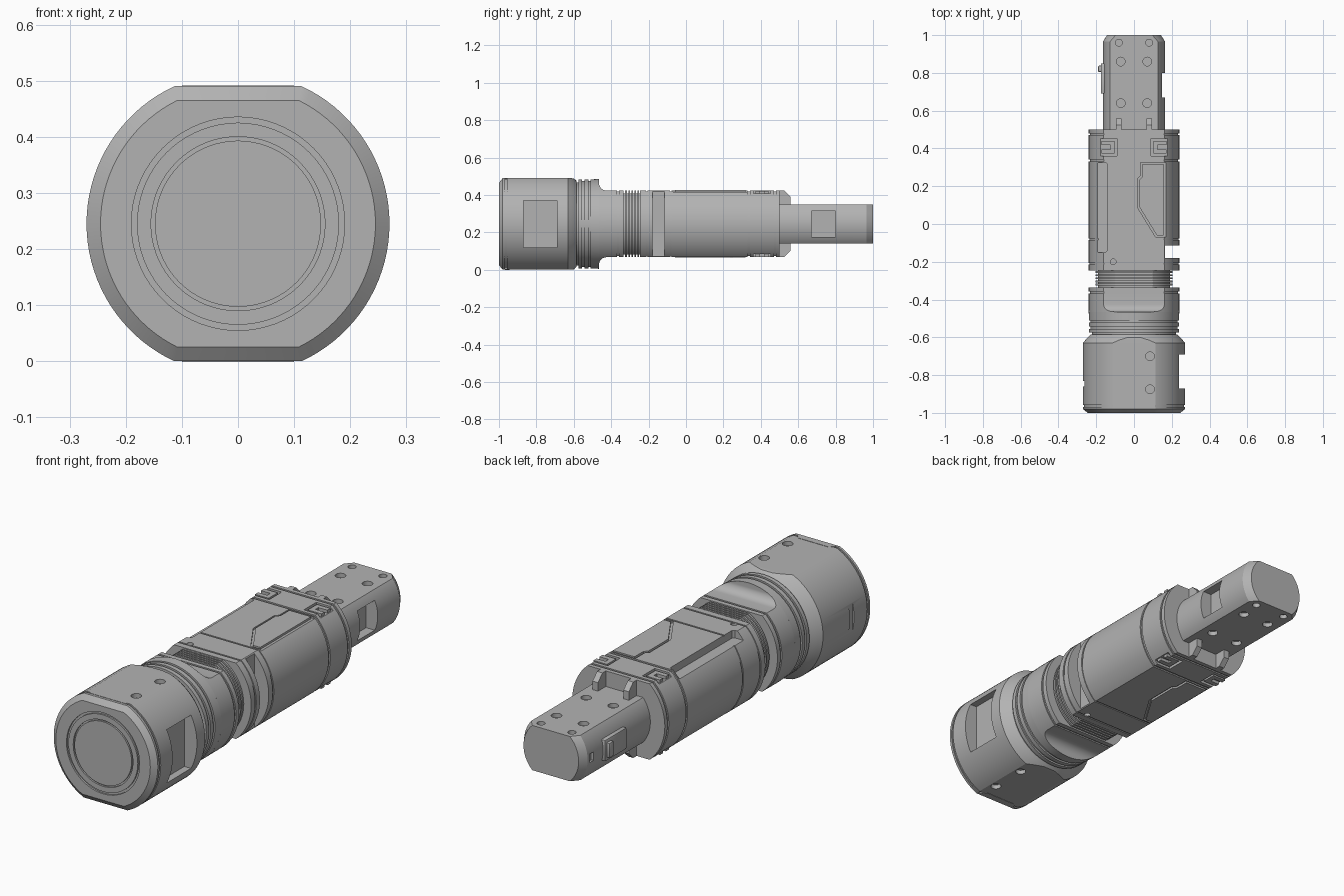
import bpy, bmesh, math
from mathutils import Matrix

if "Cube" in bpy.data.objects:
    bpy.data.objects.remove(bpy.data.objects["Cube"])

AXIS_Z = 0.245   # height of the long axis
ARC = 36         # segments in each side arc

grey = bpy.data.materials.new("matte grey")
grey.use_nodes = True
grey.diffuse_color = (0.45, 0.45, 0.45, 1)
grey.node_tree.nodes["Principled BSDF"].inputs["Base Color"].default_value = (0.45, 0.45, 0.45, 1)


def ring(bm, y, r, h):
    """Circle of radius r around the y axis, cut flat at z = +h and -h."""
    a = math.asin(min(0.9999, h / r))
    angles = [-a + 2 * a * i / ARC for i in range(ARC + 1)]
    angles += [math.pi + t for t in angles]
    return [bm.verts.new((r * math.cos(t), y, r * math.sin(t))) for t in angles]


def loft(bm, stations):
    rings = [ring(bm, *s) for s in stations]
    n = len(rings[0])
    for p, q in zip(rings, rings[1:]):
        for i in range(n):
            j = (i + 1) % n
            bm.faces.new((p[i], p[j], q[j], q[i]))
    bm.faces.new(rings[0])
    bm.faces.new(rings[-1][::-1])


def prism(bm, points, z0, z1):
    lo = [bm.verts.new((x, y, z0)) for x, y in points]
    hi = [bm.verts.new((x, y, z1)) for x, y in points]
    bm.faces.new(lo)
    bm.faces.new(hi)
    for i in range(len(points)):
        j = (i + 1) % len(points)
        bm.faces.new((lo[i], lo[j], hi[j], hi[i]))


def box(bm, x0, x1, y0, y1, z0, z1):
    prism(bm, [(x0, y0), (x1, y0), (x1, y1), (x0, y1)], z0, z1)


def hole(bm, x, y, r, z, depth):
    """Drill centred on the flat at height z."""
    bmesh.ops.create_cone(bm, cap_ends=True, segments=24, radius1=r, radius2=r,
                          depth=2 * depth, matrix=Matrix.Translation((x, y, z)))


def new_object(name, bm):
    bmesh.ops.recalc_face_normals(bm, faces=bm.faces)
    me = bpy.data.meshes.new(name)
    bm.to_mesh(me)
    bm.free()
    ob = bpy.data.objects.new(name, me)
    bpy.context.collection.objects.link(ob)
    return ob


def part(name, bm, cuts=None, bevel=0):
    """Make a part, apply its cuts and bevel, then lift and shade it."""
    ob = new_object(name, bm)
    cutter = None
    if cuts:
        cutter = new_object(name + "_cutter", cuts)
        cutter.hide_render = True
        mod = ob.modifiers.new("cut", "BOOLEAN")
        mod.operation, mod.solver, mod.object = "DIFFERENCE", "EXACT", cutter
    if bevel:
        mod = ob.modifiers.new("bevel", "BEVEL")
        mod.width, mod.segments = bevel, 2
    if ob.modifiers:
        deps = bpy.context.evaluated_depsgraph_get()
        ob.data = bpy.data.meshes.new_from_object(ob.evaluated_get(deps))
        ob.modifiers.clear()
    if cutter:
        bpy.data.objects.remove(cutter)
    ob.data.transform(Matrix.Translation((0, 0, AXIS_Z)))
    ob.data.materials.clear()
    ob.data.materials.append(grey)
    bpy.ops.object.select_all(action="DESELECT")
    ob.select_set(True)
    bpy.context.view_layer.objects.active = ob
    bpy.ops.object.shade_smooth_by_angle(angle=math.radians(25))
    return ob


def groove(y, r, h, width=0.012, depth=0.006):
    """Four stations that make a square groove starting at y."""
    d = depth
    return [(y, r, h), (y, r - d, h - d), (y + width, r - d, h - d), (y + width, r, h)]


# Head: ringed face, chamfered rim, cone at the back
bm, cut = bmesh.new(), bmesh.new()
R, H = 0.27, 0.245
face = []
for inner, outer in ((0.148, 0.155), (0.18, 0.19)):
    face += [(-1, inner, 0.22), (-0.992, inner, 0.22), (-0.992, outer, 0.22), (-1, outer, 0.22)]
loft(bm, face + [(-1, 0.245, 0.22), (-0.98, R, H)] + groove(-0.968, R, H, 0.01)
     + [(-0.63, R, H), (-0.615, 0.258, H), (-0.6, 0.245, 0.243), (-0.585, 0.23, 0.23)])
box(cut, 0.205, 0.4, -0.87, -0.69, -0.125, 0.125)
box(cut, -0.4, -0.262, -0.86, -0.83, -0.1, 0.1)
for side in (1, -1):
    for y in (-0.70, -0.875):
        hole(cut, 0.085, y, 0.023, side * H, 0.02)
part("head", bm, cut)

# Thin latch plates on the head flats
bm = bmesh.new()
for side in (1, -1):
    prism(bm, [(-0.1, -0.968), (0.1, -0.968), (0.08, -0.945), (-0.08, -0.945)],
          side * 0.24, side * 0.2465)
part("head_latches", bm)

# Collar: round rings, then a scooped flat
bm = bmesh.new()
B, F = 0.24, 0.178
scoop = [(-0.465 + 0.04 * (1 - math.cos(t)), B, F + 0.04 * (1 - math.sin(t)))
         for t in (i * math.pi / 12 for i in range(7))]
loft(bm, [(-0.6, 0.222, 0.222), (-0.575, 0.222, 0.222), (-0.575, 0.238, 0.238)]
     + groove(-0.555, 0.238, 0.238, 0.012, 0.008) + groove(-0.522, 0.238, 0.238, 0.012, 0.008)
     + [(-0.465, B, B)] + scoop + groove(-0.368, B, F, 0.01) + [(-0.335, B, F)])
part("collar", bm)

# Finned joint between collar and body
bm = bmesh.new()
fins = [(-0.34, 0.19, 0.163)]
for i in range(5):
    y = -0.325 + i * 0.0165
    fins += [(y, 0.19, 0.163), (y, 0.205, F), (y + 0.009, 0.205, F), (y + 0.009, 0.19, 0.163)]
loft(bm, fins + [(-0.23, 0.19, 0.163)])
part("finned_joint", bm)

# Body: flattened barrel with grooves, side notch, pockets
bm, cut = bmesh.new(), bmesh.new()
loft(bm, [(-0.245, B, F)] + groove(-0.215, B, F, 0.008, 0.004) + groove(-0.085, B, F, 0.008, 0.004)
     + groove(0.33, B, F) + groove(0.47, B, F, 0.01) + [(0.5, B, F)])
box(cut, 0.165, 0.4, -0.18, -0.115, -0.3, 0.3)
slot = [(-0.2, -0.14), (-0.19, -0.15), (-0.15, -0.15), (-0.14, -0.14),
        (-0.14, 0.315), (-0.15, 0.325), (-0.19, 0.325), (-0.2, 0.315)]
prism(cut, slot, 0.142, 0.3)
panel = [(0.17, -0.07), (0.115, -0.07), (0.02, 0.085), (0.02, 0.24), (0.035, 0.255),
         (0.035, 0.325), (0.17, 0.325)]
panel_in = [(0.157, -0.06), (0.121, -0.06), (0.03, 0.088), (0.03, 0.236), (0.045, 0.251),
            (0.045, 0.317), (0.157, 0.317)]
for side in (1, -1):
    prism(cut, [(side * x, y) for x, y in panel], side * 0.17, side * 0.3)
    for x in (0.14, -0.14):
        box(cut, x - 0.05, x + 0.05, 0.36, 0.452, side * 0.162, side * 0.3)
    hole(cut, -0.11 * side, -0.2, 0.015, side * F, 0.015)
part("body", bm, cut)

# Access panels set in the pockets, and buckles
bm = bmesh.new()
for side in (1, -1):
    prism(bm, [(side * x, y) for x, y in panel_in], side * 0.165, side * (F + 0.002))
part("access_panels", bm)
bm = bmesh.new()
for side in (1, -1):
    for s in (1, -1):
        u_shape = [(0.102, 0.372), (0.172, 0.372), (0.172, 0.395), (0.125, 0.395),
                   (0.125, 0.417), (0.172, 0.417), (0.172, 0.44), (0.102, 0.44)]
        prism(bm, [(s * x, y) for x, y in u_shape], side * 0.15, side * 0.176)
part("buckles", bm)

# Tail: narrow flattened bar with window and drilled holes
bm, cut = bmesh.new(), bmesh.new()
T, K = 0.165, 0.105
loft(bm, [(0.45, T, K), (0.965, T, K), (1, 0.143, K)])
box(cut, 0.105, 0.3, 0.67, 0.80, -0.07, 0.07)
for side in (1, -1):
    for x in (1, -1):
        hole(cut, 0.08 * x, 0.96, 0.018, side * K, 0.02)
        hole(cut, 0.07 * x, 0.86, 0.023, side * K, 0.02)
        hole(cut, 0.07 * x, 0.64, 0.023, side * K, 0.02)
box(cut, -0.3, -0.152, 0.92, 0.95, -0.02, 0.02)
part("tail", bm, cut)

# Raised switch on the tail side
bm = bmesh.new()
box(bm, -0.176, -0.13, 0.69, 0.85, -0.05, 0.05)
part("switch_base", bm, bevel=0.005)
bm = bmesh.new()
box(bm, -0.19, -0.14, 0.805, 0.838, -0.035, 0.035)
part("switch_button", bm, bevel=0.005)

# Lugs where the tail meets the body, above and below
bm = bmesh.new()
for side in (1, -1):
    for x in (0.08, -0.08):
        outline = [(0.48, 0.1), (0.558, 0.1), (0.558, 0.145), (0.525, F), (0.48, F)]
        left, right = ([bm.verts.new((x + d, y, side * z)) for y, z in outline]
                       for d in (-0.014, 0.014))
        bm.faces.new(left)
        bm.faces.new(right)
        for i in range(5):
            j = (i + 1) % 5
            bm.faces.new((left[i], left[j], right[j], right[i]))
part("lugs", bm)
